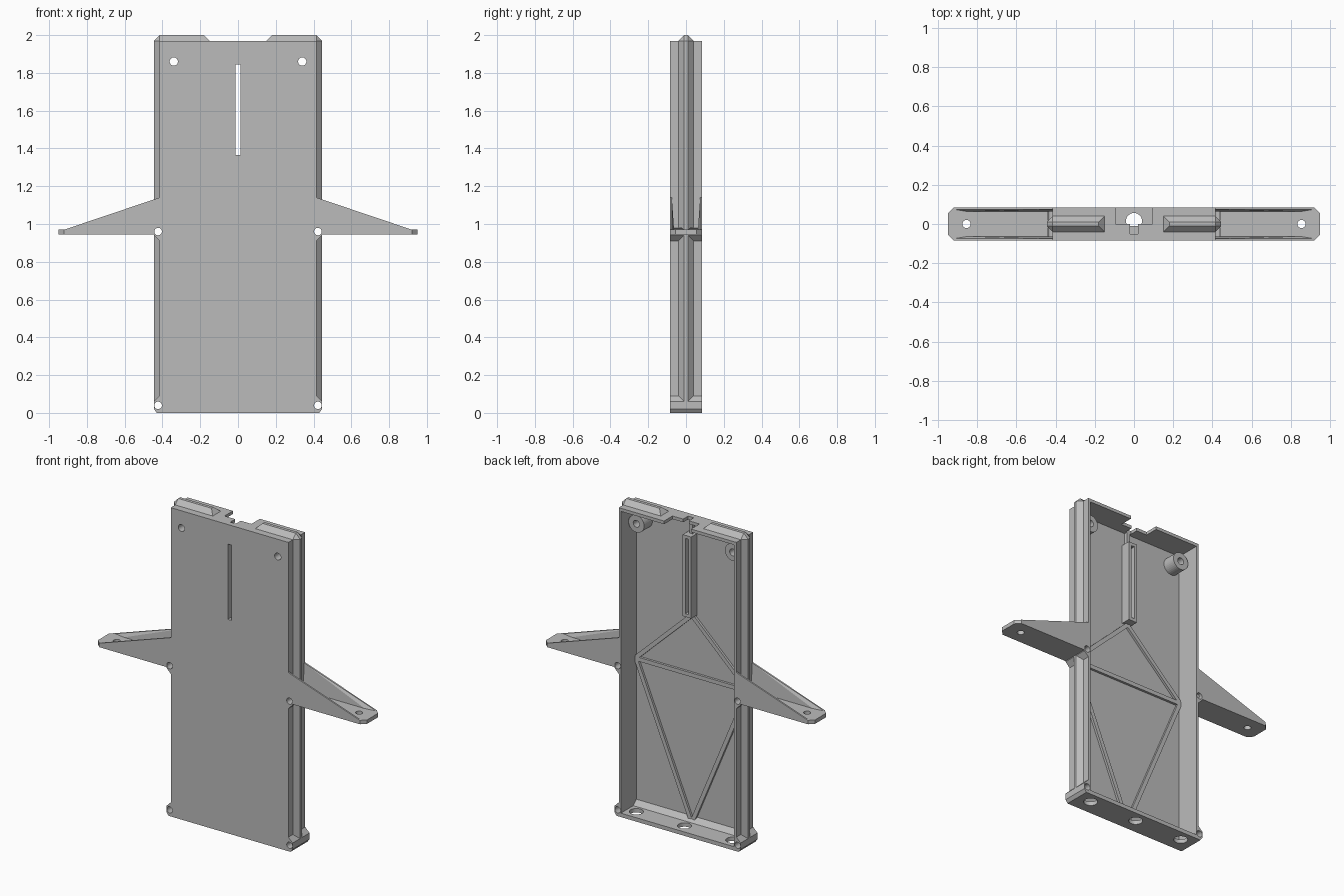
import bpy, bmesh, math
from mathutils import Vector

if "Cube" in bpy.data.objects:
    bpy.data.objects.remove(bpy.data.objects["Cube"])

grey = bpy.data.materials.new("plain_grey")
grey.diffuse_color = (0.5, 0.5, 0.5, 1)
grey.use_nodes = True
grey.node_tree.nodes["Principled BSDF"].inputs["Base Color"].default_value = grey.diffuse_color


def finish(name, bm):
    bmesh.ops.recalc_face_normals(bm, faces=bm.faces)
    me = bpy.data.meshes.new(name)
    bm.to_mesh(me)
    bm.free()
    me.materials.append(grey)
    ob = bpy.data.objects.new(name, me)
    bpy.context.collection.objects.link(ob)
    return ob


def hull(name, pts):
    bm = bmesh.new()
    for p in pts:
        bm.verts.new(p)
    bmesh.ops.convex_hull(bm, input=bm.verts[:])
    bmesh.ops.dissolve_limit(bm, angle_limit=0.01, verts=bm.verts[:], edges=bm.edges[:])
    return finish(name, bm)


def box(name, x, y, z):
    return hull(name, [(a, b, c) for a in x for b in y for c in z])


def prism_y(name, xz, y0, y1):
    return hull(name, [(x, y, z) for x, z in xz for y in (y0, y1)])


def rod(name, centre, r, length, axis, sides=32):
    bm = bmesh.new()
    bmesh.ops.create_cone(bm, cap_ends=True, segments=sides, radius1=r, radius2=r, depth=length)
    q = Vector((0, 0, 1)).rotation_difference(Vector(axis))
    for v in bm.verts:
        v.co = q @ v.co + Vector(centre)
    return finish(name, bm)


def cut(cutter, parts):
    for ob in parts:
        m = ob.modifiers.new("cut", 'BOOLEAN')
        m.operation, m.solver, m.object = 'DIFFERENCE', 'EXACT', cutter
        bpy.context.view_layer.objects.active = ob
        bpy.ops.object.modifier_apply(modifier=m.name)
    bpy.data.objects.remove(cutter, do_unlink=True)


Y, Z = (0, 1, 0), (0, 0, 1)
D = 0.085     # half depth
B = -0.07     # back face of the front panel

# tray: panel, floor, top
panel = box("front_panel", (-0.415, 0.415), (-D, B), (0, 1.97))
floor = prism_y("floor", [(-0.43, 0), (0.43, 0), (0.44, 0.015), (0.44, 0.025),
                          (-0.44, 0.025), (-0.44, 0.015)], -D, D)
hull("floor_fillet", [(x, y, z) for x in (-0.4, 0.4)
                      for y, z in ((B, 0.02), (B, 0.055), (B + 0.03, 0.025), (B + 0.03, 0.02))])
top = box("top_plate", (-0.415, 0.415), (-D, D), (1.95, 1.97))

# slot in the panel with raised channel around it
cut(box("slot_cutter", (-0.012, 0.012), (-0.2, 0.2), (1.365, 1.845)), [panel])
for s in (-1, 1):
    box("slot_channel_wall", (s * 0.012, s * 0.03), (B - 0.005, -0.01), (1.345, 1.865))
for z in (1.345, 1.845):
    box("slot_channel_end", (-0.02, 0.02), (B - 0.005, -0.01), (z, z + 0.02))
box("slot_upper_rib", (-0.012, 0.012), (B - 0.005, -0.05), (1.86, 1.955))

# notch in the top plate
cut(box("notch_cutter", (-0.095, 0.095), (0, 0.2), (1.9, 2.1)), [top])
cut(box("small_notch_cutter", (-0.02, 0.02), (-0.05, 0.05), (1.9, 2.1)), [top])

# floor holes
for x in (-0.34, 0, 0.34):
    cut(rod("hole_cutter", (x, 0.015, 0), 0.041, 0.2, Z), [floor])


# stiffening ribs on the inside of the panel
def rib(a, b):
    a, b = Vector(a), Vector(b)
    n = (b - a).normalized() * 0.013
    pts = [(p.x + k * n.y, p.y - k * n.x) for p in (a, b) for k in (-1, 1)]
    prism_y("panel_rib", pts, B - 0.005, B + 0.015)


rib((-0.4, 0.96), (0.4, 0.96))
for s in (-1, 1):
    rib((0, 1.34), (s * 0.39, 0.97))
    rib((s * 0.39, 0.95), (s * 0.01, 0.04))

for s in (-1, 1):
    # side wall
    wall = box("side_wall", (s * 0.4, s * 0.415), (-D, D), (0, 1.97))

    # tapered tongue on the side, the top and round the corner
    lower, upper = [hull("side_tongue", [(s * x, k * y, z) for x, y in ((0.41, 0.04), (0.415, 0.04), (0.445, 0.01))
                                         for k in (-1, 1) for z in zz])
                    for zz in ((0.03, 0.95), (0.96, 1.97))]
    hull("corner_tongue", [(s * x, k * y, z) for k in (-1, 1) for x, y, z in
                           ((0.415, 0.04, 1.97), (0.445, 0.01, 1.97), (0.415, 0.01, 2.0))])
    hull("top_tongue", [(s * x, k * y, z) for k in (-1, 1) for x, y, z in
                        ((0.15, 0.04, 1.97), (0.415, 0.04, 1.97), (0.18, 0.01, 2.0), (0.415, 0.01, 2.0))])

    # corner lugs at the floor and under the arm
    foot = prism_y("foot_lug", [(s * x, z) for x, z in ((0.4, 0), (0.43, 0), (0.445, 0.02), (0.445, 0.06),
                                                        (0.415, 0.09), (0.4, 0.09))], -D, D)
    lug = prism_y("arm_lug", [(s * x, z) for x, z in ((0.4, 0.91), (0.415, 0.91), (0.445, 0.94),
                                                      (0.445, 0.97), (0.4, 0.97))], -D, D)

    # arm: flat floor with chamfered tip and two tapering gussets
    arm = hull("arm_floor", [(s * x, k * y, z) for x, y in ((0.4, D), (0.92, D), (0.95, 0.055))
                             for k in (-1, 1) for z in (0.945, 0.97)])
    gussets = [hull("arm_gusset", [(s * x, k * y, z) for x, y, z in
                                   ((0.41, D, 0.95), (0.41, D, 1.142), (0.92, D, 0.97), (0.92, D, 0.95),
                                    (0.41, 0.075, 1.142), (0.41, 0.062, 0.95), (0.9, 0.062, 0.95),
                                    (0.92, 0.075, 0.97))]) for k in (-1, 1)]

    # screw boss behind the panel
    boss = rod("screw_boss", (s * 0.34, B + 0.04, 1.86), 0.055, 0.09, Y)

    # drilled holes
    cut(rod("hole_cutter", (s * 0.34, 0, 1.86), 0.022, 0.5, Y, 24), [panel, boss])
    cut(rod("hole_cutter", (s * 0.855, 0, 0.95), 0.021, 0.3, Z, 24), [arm])
    cut(rod("hole_cutter", (s * 0.423, 0, 0.96), 0.02, 0.5, Y, 24),
        [panel, wall, lower, upper, lug, arm] + gussets)
    cut(rod("hole_cutter", (s * 0.423, 0, 0.04), 0.02, 0.5, Y, 24), [panel, wall, lower, floor, foot])
